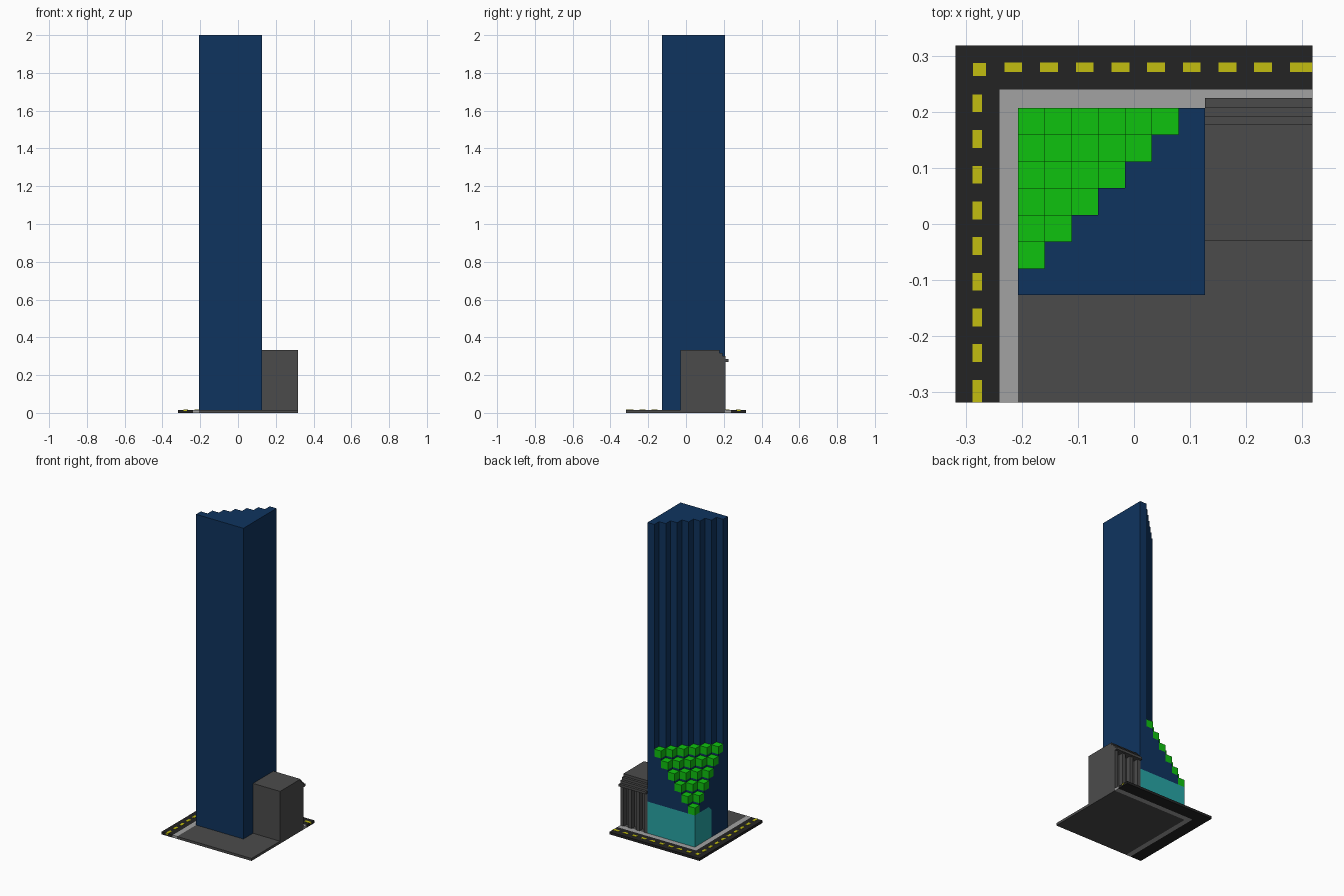
import bpy, bmesh
from mathutils import Vector

cube = bpy.data.objects.get("Cube")
if cube:
    bpy.data.objects.remove(cube, do_unlink=True)


def material(name, hex_rgb):
    """Flat material from an sRGB hex colour."""
    lin = []
    for k in (0, 2, 4):
        c = int(hex_rgb[k:k + 2], 16) / 255
        lin.append(c / 12.92 if c <= 0.04045 else ((c + 0.055) / 1.055) ** 2.4)
    m = bpy.data.materials.new(name)
    m.use_nodes = True
    m.diffuse_color = (*lin, 1)
    bsdf = next(n for n in m.node_tree.nodes if n.type == 'BSDF_PRINCIPLED')
    bsdf.inputs["Base Color"].default_value = (*lin, 1)
    return m


BLUE = material("navy_glass", "0f345f")
TEAL = material("teal_glass", "28a6a6")
GREEN = material("foliage_green", "0fc20f")
GREY = material("dark_grey_stone", "4b4b4b")
PALE = material("pavement_grey", "a2a2a2")
BLACK = material("asphalt", "232323")
YELLOW = material("road_yellow", "c2be10")


def prism(name, outline, lo, hi, mat, axis='z'):
    """Extrude an outline: (x, y) along z, or (y, z) along x."""
    def place(p, t):
        return Vector((p[0], p[1], t)) if axis == 'z' else Vector((t, p[0], p[1]))
    bm = bmesh.new()
    face = bm.faces.new([bm.verts.new(place(p, lo)) for p in outline])
    ext = bmesh.ops.extrude_face_region(bm, geom=[face])
    verts = [g for g in ext["geom"] if isinstance(g, bmesh.types.BMVert)]
    bmesh.ops.translate(bm, verts=verts, vec=place((0, 0), hi - lo))
    bmesh.ops.recalc_face_normals(bm, faces=bm.faces)
    mesh = bpy.data.meshes.new(name)
    bm.to_mesh(mesh)
    bm.free()
    mesh.materials.append(mat)
    obj = bpy.data.objects.new(name, mesh)
    bpy.context.collection.objects.link(obj)
    return obj


def box(name, x0, x1, y0, y1, z0, z1, mat):
    return prism(name, [(x0, y0), (x1, y0), (x1, y1), (x0, y1)], z0, z1, mat)


H = 0.318            # half width of the plot
U = 0.0159           # small module
C = 3 * U            # tower cell
X0, X1 = -0.207, -0.207 + 7 * C
Y0, Y1 = 0.207 - 7 * C, 0.207


# Ground: L-shaped road and pavement around the plaza
def corner_strip(name, a, b, mat):
    prism(name, [(a, -H), (b, -H), (b, -b), (H, -b), (H, -a), (a, -a)], 0, U, mat)


corner_strip("road", -H, -0.2395, BLACK)
corner_strip("pavement", -0.2395, X0, PALE)
box("plaza", X0, H, -H, Y1, 0, U, GREY)

# Road markings, one dashed line along each street
LINE, HALF = 0.279, 0.0085
for k in range(9):
    s = -0.231 + k * 4 * U
    e = H + 0.0005 if k == 8 else s + 2 * U
    box("road_dash_back", s, e, LINE - HALF, LINE + HALF, 0.009, U + 0.0015, YELLOW)
    box("road_dash_side", -LINE - HALF, -LINE + HALF, -e, -s, 0.009, U + 0.0015, YELLOW)
box("road_corner_mark", -0.287, -0.264, 0.264, 0.287, 0.009, U + 0.0015, YELLOW)

# Tower base: teal lobby at the back, solid blue at the front
T = 0.218
LY = 0.036
prism("tower_base", [(Y0, U), (LY, U), (LY, T - 0.03), (LY + 0.03, T), (Y0, T)],
      X0, X1, BLUE, 'x')
prism("lobby", [(LY, U), (Y1, U), (Y1, T), (LY + 0.03, T), (LY, T - 0.03)],
      X0, X1, TEAL, 'x')


# Stepped tower: each layer loses one more diagonal of cells
def stepped_outline(n):
    pts = [(X0, Y0), (X1, Y0), (X1, Y1)]
    for k in range(n):
        x = X0 + (n - k) * C
        pts += [(x, Y1 - k * C), (x, Y1 - (k + 1) * C)]
    return pts + [(X0, Y1 - n * C)]


RISE = 0.06
for n in range(1, 6):
    prism(f"terrace_{n}", stepped_outline(n), T + (n - 1) * RISE, T + n * RISE, BLUE)
prism("tower_shaft", stepped_outline(6), T + 5 * RISE, 2.0, BLUE)

# Green planting on every terrace cell
for i in range(6):
    for j in range(6 - i):
        z = T + (i + j) * RISE
        x, y = X0 + i * C, Y1 - j * C
        box("terrace_shrub", x, x + C, y - C, y, z, z + C, GREEN)

# Low neighbour building with a stepped cornice
top, yb = 21 * U, 0.177
profile = [(-0.03, U), (yb, U), (yb, top - 4 * U), (yb + 3 * U, top - 4 * U)]
for k in (3, 2, 1):
    profile += [(yb + k * U, top - k * U), (yb + (k - 1) * U, top - k * U)]
profile += [(yb, top), (-0.03, top)]
prism("annex_body", profile, X1, H, GREY, 'x')

# Annex colonnade
PW = 0.0235
for k in range(4):
    x = X1 + k * (H - X1 - PW) / 3
    box("annex_pillar", x, x + PW, yb, yb + 2 * U, U, top - 4 * U, GREY)
